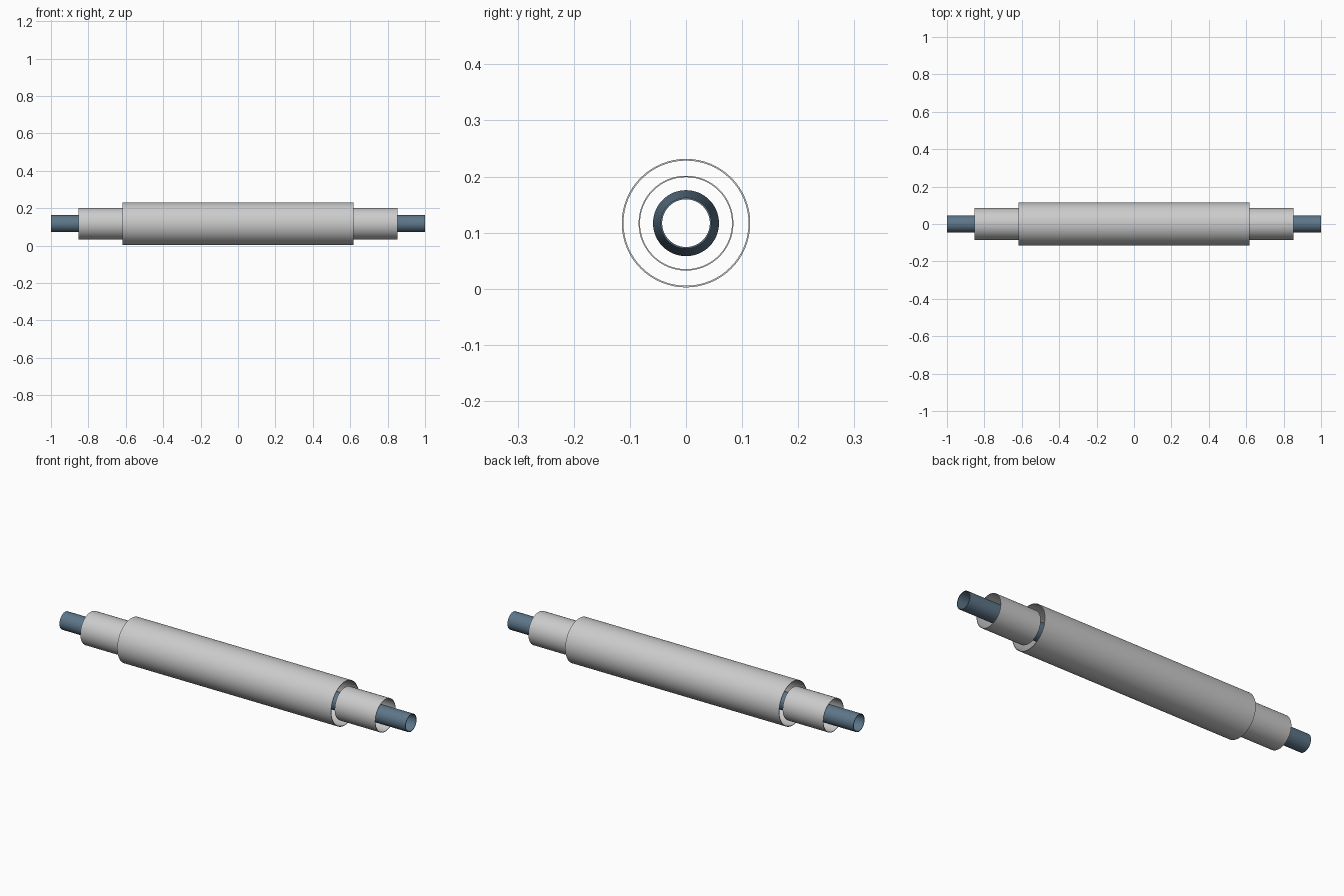
import bpy, bmesh, math

if "Cube" in bpy.data.objects:
    bpy.data.objects.remove(bpy.data.objects["Cube"])

AXIS_Z = 0.117
SEG = 64

pipe_mat = bpy.data.materials.new("blue_steel")
pipe_mat.diffuse_color = (0.11, 0.18, 0.25, 1)
pipe_mat.use_nodes = True
pipe_mat.node_tree.nodes["Principled BSDF"].inputs["Base Color"].default_value = pipe_mat.diffuse_color


def lathe(name, profile, mat=None):
    """Spin a closed (x, radius) profile around the long axis."""
    bm = bmesh.new()
    rings = []
    for x, r in profile:
        rings.append([bm.verts.new((x, r * math.cos(2 * math.pi * i / SEG),
                                    r * math.sin(2 * math.pi * i / SEG)))
                      for i in range(SEG)])
    for a, b in zip(rings, rings[1:] + rings[:1]):
        for i in range(SEG):
            j = (i + 1) % SEG
            bm.faces.new((a[i], a[j], b[j], b[i]))
    bmesh.ops.recalc_face_normals(bm, faces=bm.faces)
    mesh = bpy.data.meshes.new(name)
    bm.to_mesh(mesh)
    bm.free()
    obj = bpy.data.objects.new(name, mesh)
    obj.location.z = AXIS_Z
    bpy.context.collection.objects.link(obj)
    if mat:
        mesh.materials.append(mat)
    bpy.ops.object.select_all(action='DESELECT')
    obj.select_set(True)
    bpy.context.view_layer.objects.active = obj
    bpy.ops.object.shade_smooth_by_angle(angle=math.radians(30))
    return obj


def tube(name, x0, x1, r, wall, mat=None):
    return lathe(name, [(x0, r), (x1, r), (x1, r - wall), (x0, r - wall)], mat)


# Large outer shell and the two smaller end shells
tube("outer_shell", -0.618, 0.618, 0.1145, 0.003)
for side, s in (("left", -1), ("right", 1)):
    x0, x1 = sorted((s * 0.618, s * 0.852))
    tube(side + "_end_shell", x0, x1, 0.0845, 0.0025)

# Inner pipe, swelling to a wider bore in the middle
WALL = 0.003
half = [(0.40, 0.0588), (0.56, 0.0455), (1.0, 0.0455)]
outer = [(-x, r) for x, r in reversed(half)] + half
inner = [(x, r - WALL) for x, r in reversed(outer)]
lathe("inner_pipe", outer + inner, pipe_mat)
